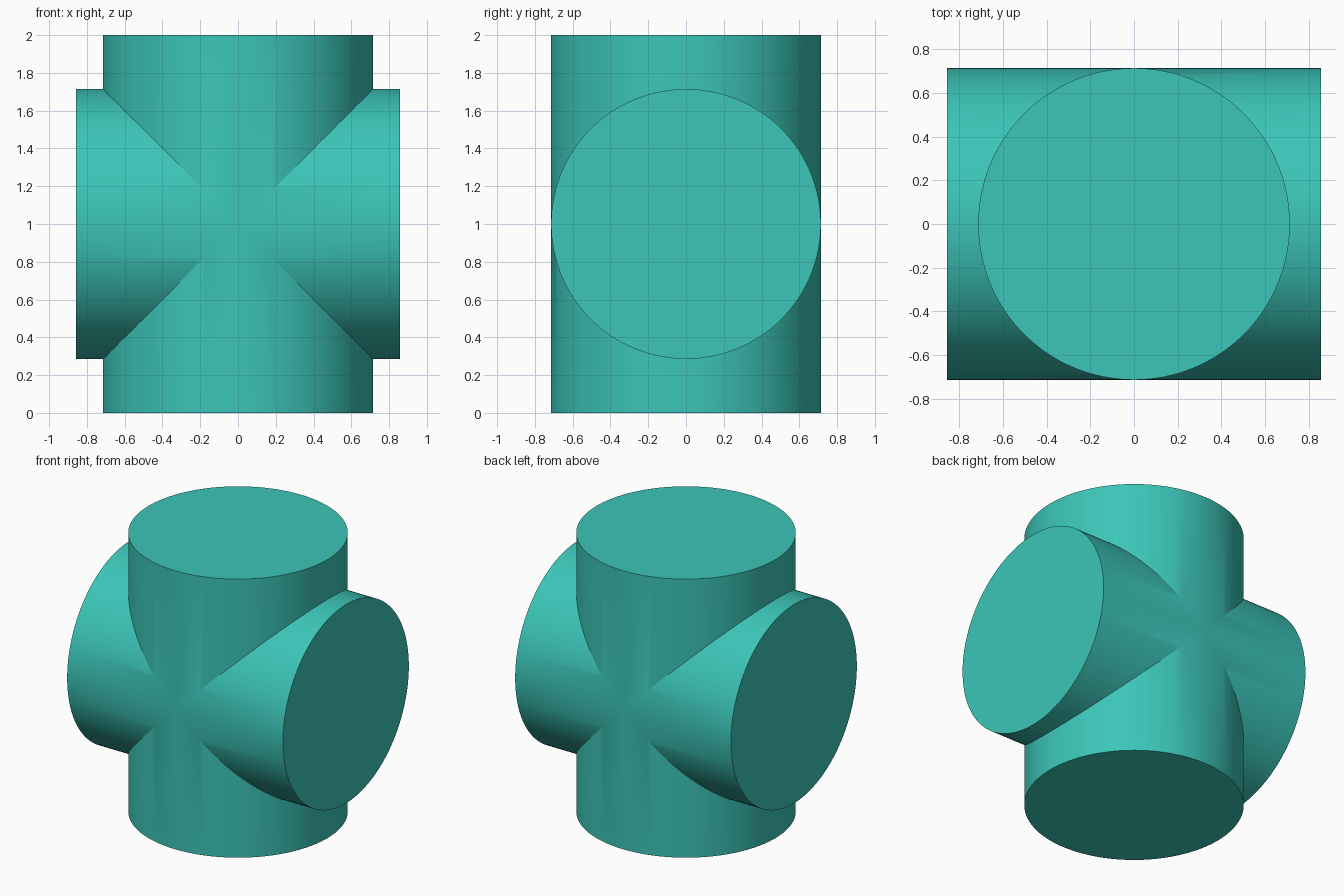
import bpy, bmesh
from math import sin, cos, tau

if "Cube" in bpy.data.objects:
    bpy.data.objects.remove(bpy.data.objects["Cube"])

R = 0.714        # shared radius of both cylinders
SEGMENTS = 128   # multiple of 4, so the mitre seams share vertices
CENTRE_Z = 1.0

bm = bmesh.new()


def add_arm(length, place):
    """One capped arm from the mitred seam out to its flat end."""
    seam, end = [], []
    for i in range(SEGMENTS):
        a, b = R * cos(tau * i / SEGMENTS), R * sin(tau * i / SEGMENTS)
        seam.append(bm.verts.new(place(a, b, abs(a))))
        end.append(bm.verts.new(place(a, b, length)))
    for i in range(SEGMENTS):
        j = (i + 1) % SEGMENTS
        bm.faces.new((seam[i], seam[j], end[j], end[i]))
    bm.faces.new(end)


# Vertical and horizontal arm pairs
for s in (-1, 1):
    add_arm(1.0, lambda a, b, d: (a, b, CENTRE_Z + s * d))
    add_arm(0.857, lambda a, b, d: (s * d, b, CENTRE_Z + a))

# Weld the seams into one closed surface
bmesh.ops.remove_doubles(bm, verts=bm.verts, dist=1e-5)
bmesh.ops.recalc_face_normals(bm, faces=bm.faces)

mesh = bpy.data.meshes.new("crossed_cylinders")
bm.to_mesh(mesh)
bm.free()
obj = bpy.data.objects.new("crossed_cylinders", mesh)
bpy.context.collection.objects.link(obj)

# Teal finish, smooth walls with crisp seams and rims
teal = bpy.data.materials.new("teal")
teal.diffuse_color = (0.045, 0.56, 0.48, 1)
teal.use_nodes = True
teal.node_tree.nodes["Principled BSDF"].inputs["Base Color"].default_value = teal.diffuse_color
mesh.materials.append(teal)
bpy.context.view_layer.objects.active = obj
obj.select_set(True)
bpy.ops.object.shade_smooth_by_angle(angle=0.35)
